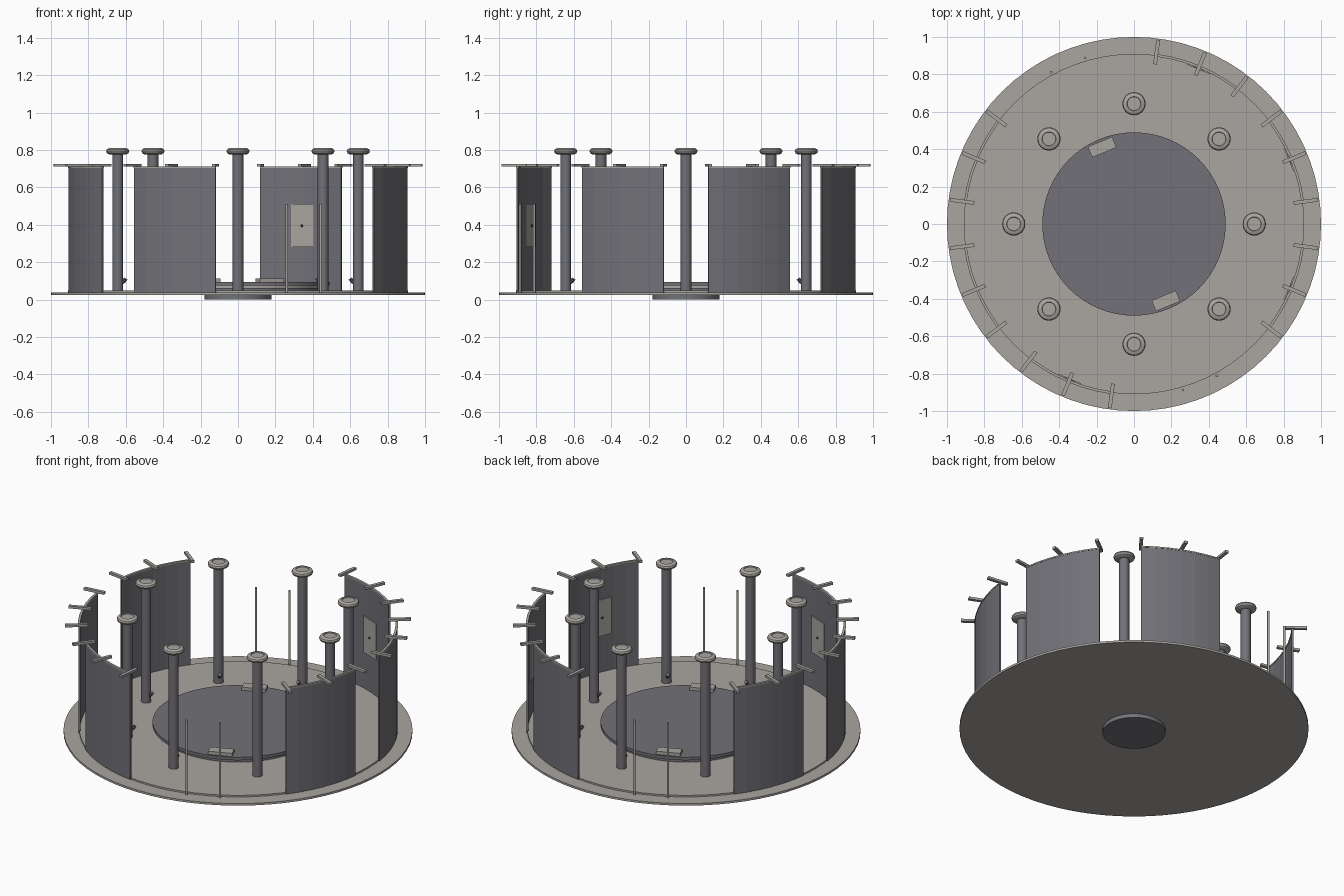
import bpy, bmesh, math
from mathutils import Matrix, Vector

if "Cube" in bpy.data.objects:
    bpy.data.objects.remove(bpy.data.objects["Cube"])


def material(name, rgb):
    m = bpy.data.materials.new(name)
    m.diffuse_color = (*rgb, 1)
    m.use_nodes = True
    m.node_tree.nodes["Principled BSDF"].inputs["Base Color"].default_value = m.diffuse_color
    return m


STONE = material("warm light grey", (0.40, 0.38, 0.355))
SLATE = material("slate grey", (0.168, 0.166, 0.188))
BLACK = material("near black", (0.03, 0.03, 0.035))


def finish(name, bm, mat, smooth=False):
    bmesh.ops.recalc_face_normals(bm, faces=bm.faces)
    me = bpy.data.meshes.new(name)
    bm.to_mesh(me)
    bm.free()
    me.materials.append(mat)
    ob = bpy.data.objects.new(name, me)
    bpy.context.collection.objects.link(ob)
    if smooth:
        bpy.context.view_layer.objects.active = ob
        ob.select_set(True)
        bpy.ops.object.shade_smooth_by_angle(angle=math.radians(35))
        ob.select_set(False)
    return ob


def lathe(name, profile, mat, segs, at=(0, 0), smooth=True):
    """Spin an (r, z) profile, running from bottom to top, and cap its ends."""
    bm = bmesh.new()
    rings = [[bm.verts.new((at[0] + r * math.cos(2 * math.pi * i / segs),
                            at[1] + r * math.sin(2 * math.pi * i / segs), z))
              for i in range(segs)] for r, z in profile]
    for a, b in zip(rings, rings[1:]):
        for i in range(segs):
            j = (i + 1) % segs
            bm.faces.new((a[i], a[j], b[j], b[i]))
    bm.faces.new(rings[0][::-1])
    bm.faces.new(rings[-1])
    return finish(name, bm, mat, smooth)


def disc(name, r, z0, z1, mat, segs=64, at=(0, 0)):
    return lathe(name, [(r, z0), (r, z1)], mat, segs, at)


def polar(r, deg):
    a = math.radians(deg)
    return r * math.cos(a), r * math.sin(a)


def block(name, r, deg, z0, z1, depth, width, mat):
    """Box at a polar position: depth is radial, width is tangential."""
    bm = bmesh.new()
    x, y = polar(r, deg)
    bmesh.ops.create_cube(bm, size=1, matrix=(
        Matrix.Translation((x, y, (z0 + z1) / 2))
        @ Matrix.Rotation(math.radians(deg), 4, 'Z')
        @ Matrix.Diagonal((depth, width, z1 - z0, 1))))
    return finish(name, bm, mat)


def arc_wall(name, r0, r1, z0, z1, mid, half, segs, mat):
    """Curved slab between two radii."""
    bm = bmesh.new()
    sections = []
    for i in range(segs + 1):
        d = mid - half + 2 * half * i / segs
        sections.append([bm.verts.new((*polar(r, d), z)) for r, z in
                         ((r0, z0), (r1, z0), (r1, z1), (r0, z1))])
    for a, b in zip(sections, sections[1:]):
        for k in range(4):
            n = (k + 1) % 4
            bm.faces.new((a[k], a[n], b[n], b[k]))
    bm.faces.new(sections[0])
    bm.faces.new(sections[-1][::-1])
    return finish(name, bm, mat)


# Base: hub below, wide platform, raised floor
disc("hub", 0.18, 0.0, 0.027, SLATE, 48)
disc("platform", 1.0, 0.025, 0.038, STONE, 72)
disc("floor", 0.91, 0.038, 0.048, STONE, 72)

# Central stage in stacked layers
disc("stage_foot", 0.46, 0.048, 0.062, SLATE)
disc("stage_core", 0.44, 0.062, 0.074, STONE)
disc("stage_top", 0.49, 0.074, 0.093, SLATE)
for deg in (112.5, 292.5):
    block("stage_step", 0.445, deg, 0.093, 0.113, 0.062, 0.14, STONE)

# Six curved walls with pegs; two of the eight bays are doorways
for mid in (22.5, 67.5, 157.5, 202.5, 247.5, 337.5):
    arc_wall("wall", 0.905, 0.915, 0.038, 0.703, mid, 15, 6, SLATE)
    arc_wall("wall_rail", 0.903, 0.917, 0.703, 0.711, mid, 15, 6, STONE)
    for off in (-15, 0, 15):
        block("peg", 0.927, mid + off, 0.711, 0.726, 0.132, 0.02, STONE)

# Door posts
for mid in (112.5, 292.5):
    for off in (-6.1, 6.1):
        disc("door_post", 0.007, 0.038, 0.51, STONE, 12, polar(0.925, mid + off))

# Panels on the inner wall faces, each with a small knob
for deg in (22.5, 67.5, 247.5, 337.5):
    block("wall_panel", 0.898, deg, 0.28, 0.51, 0.006, 0.13, STONE)
    bm = bmesh.new()
    bmesh.ops.create_uvsphere(bm, u_segments=10, v_segments=6, radius=0.007,
                              matrix=Matrix.Translation((*polar(0.893, deg), 0.395)))
    finish("panel_knob", bm, BLACK, True)

# Eight columns with rounded caps and a small lamp at the foot
cap = [(0.03, 0.775), (0.048, 0.777), (0.058, 0.783), (0.062, 0.793),
       (0.058, 0.803), (0.048, 0.809), (0.038, 0.81), (0.036, 0.805)]
for i in range(8):
    deg = 45 * i
    at = polar(0.643, deg)
    disc("column", 0.029, 0.048, 0.78, SLATE, 24, at)
    lathe("column_cap", cap, STONE, 28, at)
    bm = bmesh.new()
    x, y = polar(0.608, deg)
    tilt = Vector((-math.cos(math.radians(deg)), -math.sin(math.radians(deg)), 1.5))
    bmesh.ops.create_cone(bm, cap_ends=True, segments=10, radius1=0.008,
                          radius2=0.011, depth=0.03,
                          matrix=Matrix.Translation((x, y, 0.1))
                          @ tilt.to_track_quat('Z', 'Y').to_matrix().to_4x4())
    finish("column_lamp", bm, SLATE, True)
